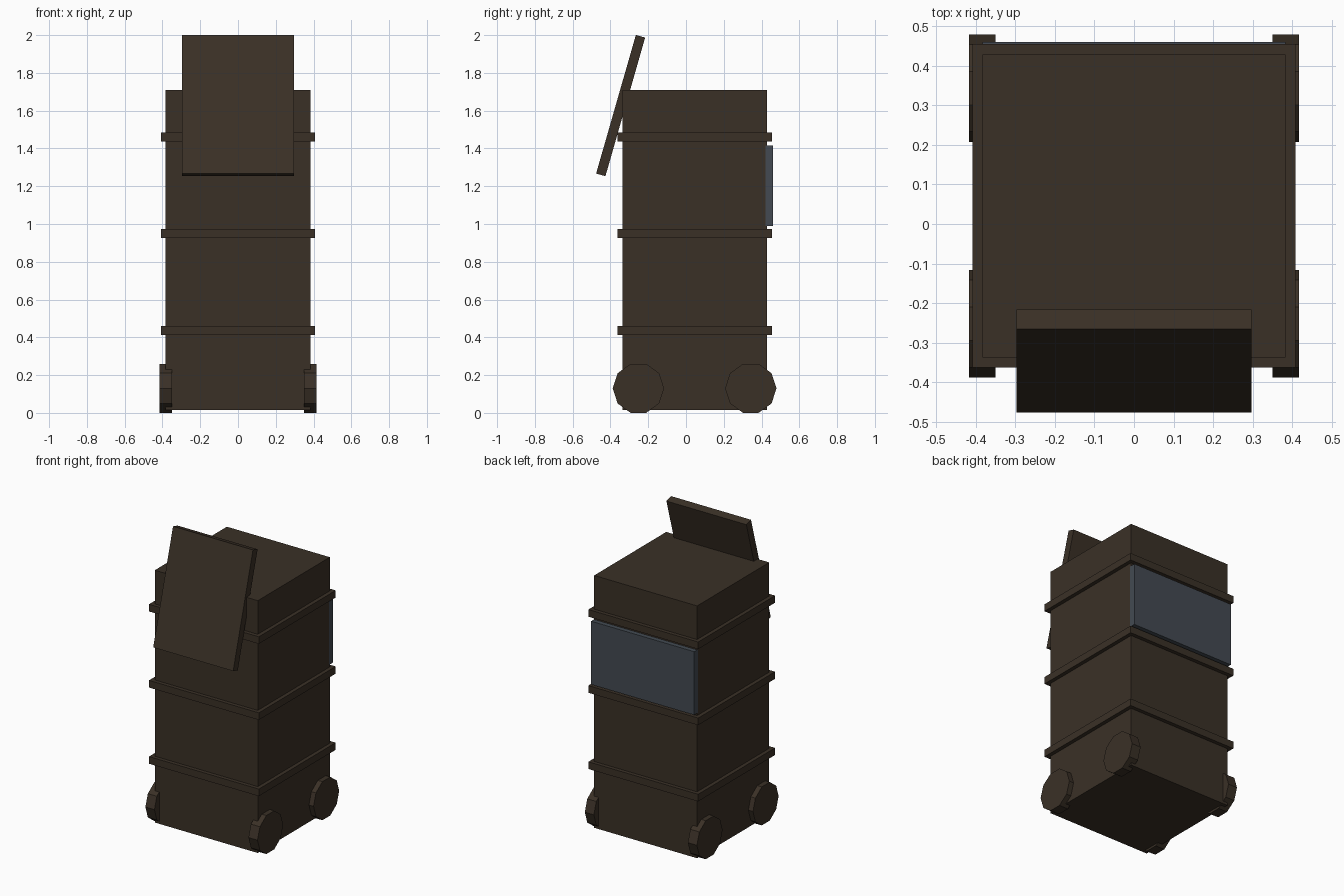
import bpy, bmesh, math
from mathutils import Matrix, Vector

if "Cube" in bpy.data.objects:
    bpy.data.objects.remove(bpy.data.objects["Cube"])


def material(name, color):
    m = bpy.data.materials.new(name)
    m.diffuse_color = (*color, 1.0)
    m.use_nodes = True
    m.node_tree.nodes["Principled BSDF"].inputs["Base Color"].default_value = m.diffuse_color
    return m


BROWN = material("dark_brown", (0.0423, 0.0296, 0.0194))
SLATE = material("slate_blue", (0.0561, 0.0685, 0.0844))


def finish(name, bm, mat):
    bmesh.ops.recalc_face_normals(bm, faces=bm.faces)
    me = bpy.data.meshes.new(name)
    bm.to_mesh(me)
    bm.free()
    me.materials.append(mat)
    ob = bpy.data.objects.new(name, me)
    bpy.context.collection.objects.link(ob)
    return ob


def box(name, center, size, mat, tilt=0.0):
    bm = bmesh.new()
    bmesh.ops.create_cube(bm, size=1.0, matrix=Matrix.Diagonal((*size, 1.0)))
    ob = finish(name, bm, mat)
    ob.location = center
    ob.rotation_euler.x = tilt
    return ob


def wheel(name, center, radius, width, sides, mat):
    # first vertex lies on the y axis, giving a flat top and bottom
    bm = bmesh.new()
    pts = [(2 * math.pi * i / sides) for i in range(sides)]
    ring = [bm.verts.new((-width / 2, radius * math.cos(a), radius * math.sin(a))) for a in pts]
    disc = bm.faces.new(ring)
    ext = bmesh.ops.extrude_face_region(bm, geom=[disc], use_keep_orig=True)
    moved = [v for v in ext["geom"] if isinstance(v, bmesh.types.BMVert)]
    bmesh.ops.translate(bm, verts=moved, vec=Vector((width, 0, 0)))
    ob = finish(name, bm, mat)
    ob.location = center
    return ob


MID_Y = 0.046

# Bin body
box("bin_body", (0, MID_Y, 0.8625), (0.765, 0.765, 1.695), BROWN)

# Raised bands around the body
for i, z in enumerate((0.437, 0.949, 1.46)):
    box(f"band_{i + 1}", (0, MID_Y, z), (0.816, 0.816, 0.048), BROWN)

# Back panel
box("back_panel", (0, 0.44, 1.202), (0.766, 0.04, 0.425), SLATE)

# Open lid leaning on the front top edge
box("lid", (0, -0.346, 1.627), (0.594, 0.051, 0.763), BROWN, math.radians(-16))

# Four ten-sided wheels
for side, sx in (("left", -1), ("right", 1)):
    for end, y in (("front", -0.252), ("back", 0.343)):
        wheel(f"{end}_{side}_wheel", (sx * 0.383, y, 0.13), 0.136, 0.067, 10, BROWN)
